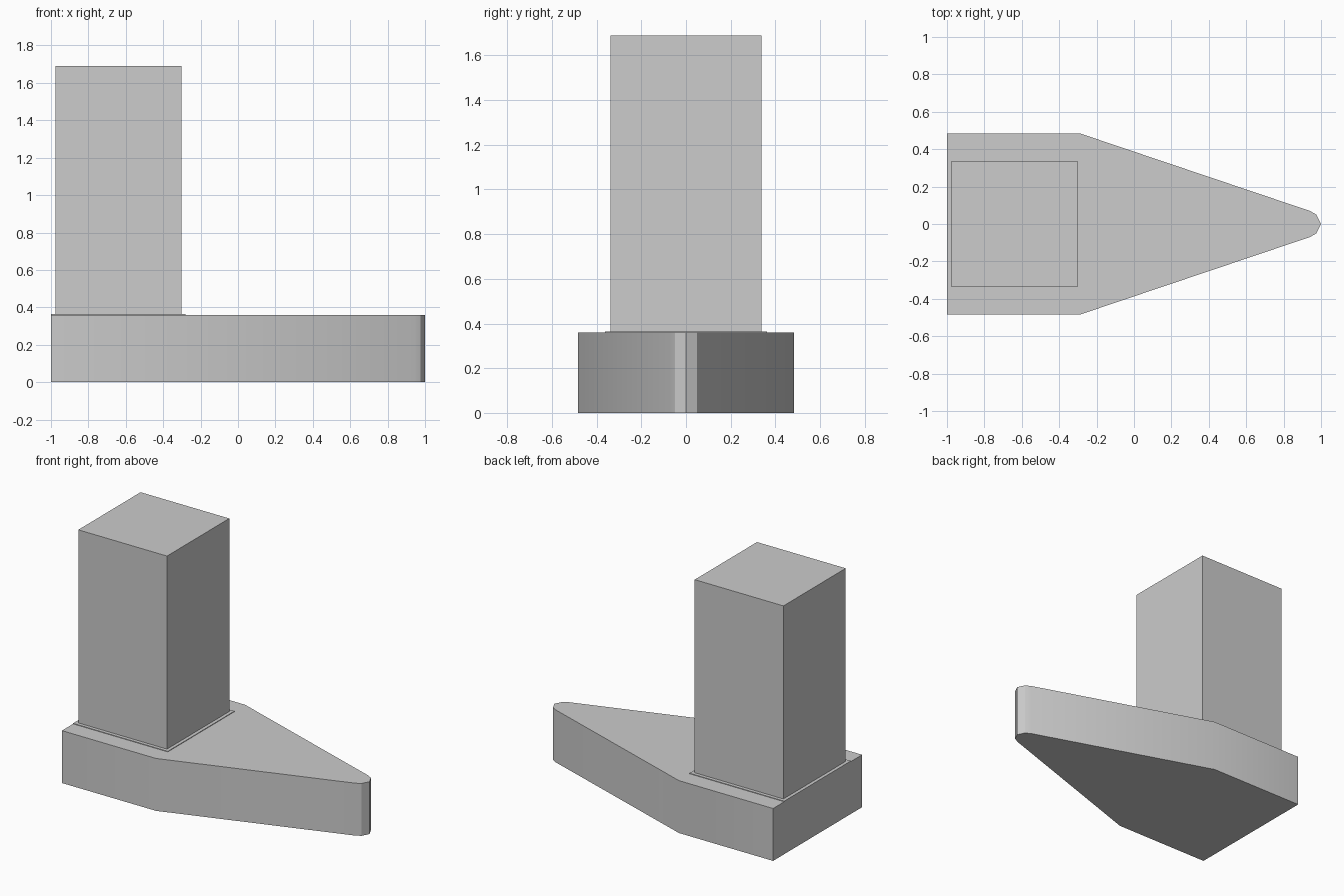
import bpy
import bmesh

default_cube = bpy.data.objects.get("Cube")
if default_cube:
    bpy.data.objects.remove(default_cube, do_unlink=True)

grey = bpy.data.materials.new("plain_grey")
grey.use_nodes = True
colour = (0.604, 0.604, 0.604, 1)
grey.diffuse_color = colour
grey.node_tree.nodes["Principled BSDF"].inputs["Base Color"].default_value = colour


def prism(name, outline, bottom, top):
    """Extrude a counter-clockwise outline between two heights."""
    bm = bmesh.new()
    base = bm.faces.new([bm.verts.new((x, y, bottom)) for x, y in outline])
    extruded = bmesh.ops.extrude_face_region(bm, geom=[base], use_keep_orig=True)
    for item in extruded["geom"]:
        if isinstance(item, bmesh.types.BMVert):
            item.co.z = top
    bmesh.ops.recalc_face_normals(bm, faces=bm.faces)
    mesh = bpy.data.meshes.new(name)
    bm.to_mesh(mesh)
    bm.free()
    mesh.materials.append(grey)
    obj = bpy.data.objects.new(name, mesh)
    bpy.context.collection.objects.link(obj)
    return obj


def rectangle(x0, x1, half_width):
    return [(x0, -half_width), (x1, -half_width), (x1, half_width), (x0, half_width)]


DECK = 0.36

# Pointed base: one side of the outline, mirrored across the centre line
side = [(-1, -0.483), (-0.285, -0.483), (0.94, -0.07), (0.975, -0.05)]
outline = side + [(1, 0)] + [(x, -y) for x, y in reversed(side)]
base = prism("base", outline, 0, DECK)

# Thin plate under the tower
prism("tower_footing", rectangle(-1, -0.28, 0.362), DECK - 0.003, DECK + 0.004)

# Square tower
prism("tower", rectangle(-0.977, -0.303, 0.338), DECK, 1.69)

# Soft shading across the shallow bends of the base
bpy.ops.object.select_all(action="DESELECT")
base.select_set(True)
bpy.context.view_layer.objects.active = base
bpy.ops.object.shade_smooth_by_angle()
